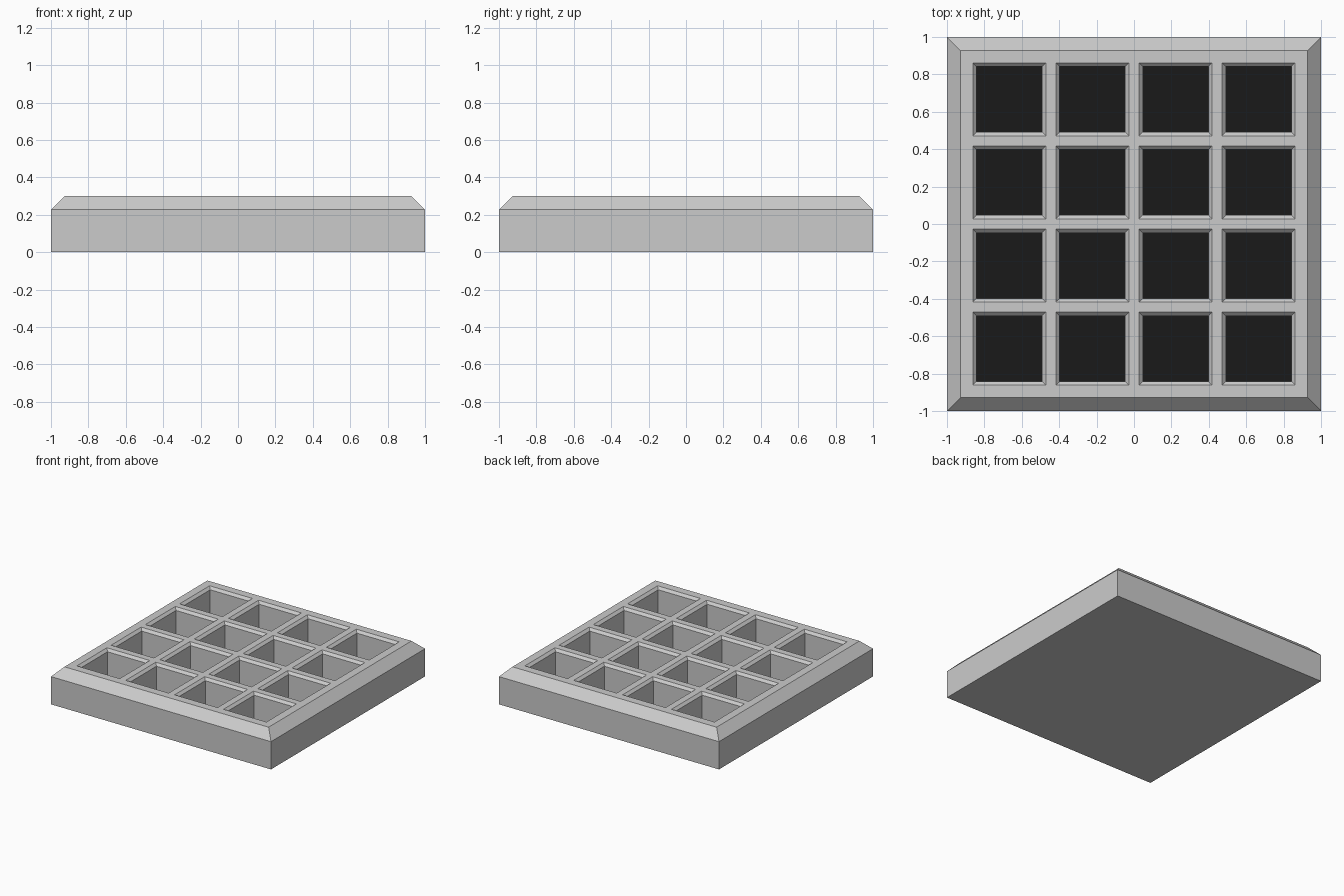
import bpy, bmesh

if "Cube" in bpy.data.objects:
    bpy.data.objects.remove(bpy.data.objects["Cube"])

HEIGHT = 0.30
BEVEL = 0.072            # outer chamfer
PITCH = 0.4445           # pocket spacing
HALF, LIP = 0.195, 0.02  # pocket half width and its chamfer
FLOOR = 0.04             # height of the dark pocket floors

bm = bmesh.new()


def ring(x, y, half, z):
    return [bm.verts.new((x + sx * half, y + sy * half, z))
            for sx, sy in ((-1, -1), (1, -1), (1, 1), (-1, 1))]


def loft(lower, upper, flip=False):
    for i in range(4):
        j = (i + 1) % 4
        f = bm.faces.new((lower[i], lower[j], upper[j], upper[i]))
        if flip:
            f.normal_flip()


# Outer walls, chamfer and base
base = ring(0, 0, 1, 0)
shoulder = ring(0, 0, 1, HEIGHT - BEVEL)
rim = ring(0, 0, 1 - BEVEL, HEIGHT)
loft(base, shoulder)
loft(shoulder, rim)
bm.faces.new(base[::-1])

# Top lattice: every cell except the pocket openings
centres = [(i - 1.5) * PITCH for i in range(4)]
lines = [-1 + BEVEL] + [c + s * HALF for c in centres for s in (-1, 1)] + [1 - BEVEL]
grid = [[bm.verts.new((x, y, HEIGHT)) for y in lines] for x in lines]
for i in range(9):
    for j in range(9):
        if not (i % 2 and j % 2):
            bm.faces.new((grid[i][j], grid[i + 1][j], grid[i + 1][j + 1], grid[i][j + 1]))

# Pockets: chamfered lip, straight walls and dark floor
for x in centres:
    for y in centres:
        opening = ring(x, y, HALF, HEIGHT)
        throat = ring(x, y, HALF - LIP, HEIGHT - LIP)
        floor = ring(x, y, HALF - LIP, FLOOR)
        loft(throat, opening, True)
        loft(floor, throat, True)
        bm.faces.new(floor).material_index = 1

bmesh.ops.remove_doubles(bm, verts=bm.verts[:], dist=1e-4)
mesh = bpy.data.meshes.new("grid_tile")
bm.to_mesh(mesh)
bm.free()

# Grey body and near-black floors
for name, shade in (("body_grey", 0.8), ("floor_black", 0.01)):
    mat = bpy.data.materials.new(name)
    mat.diffuse_color = (shade, shade, shade, 1)
    mat.use_nodes = True
    mat.node_tree.nodes["Principled BSDF"].inputs["Base Color"].default_value = mat.diffuse_color
    mesh.materials.append(mat)
bpy.context.collection.objects.link(bpy.data.objects.new("grid_tile", mesh))
